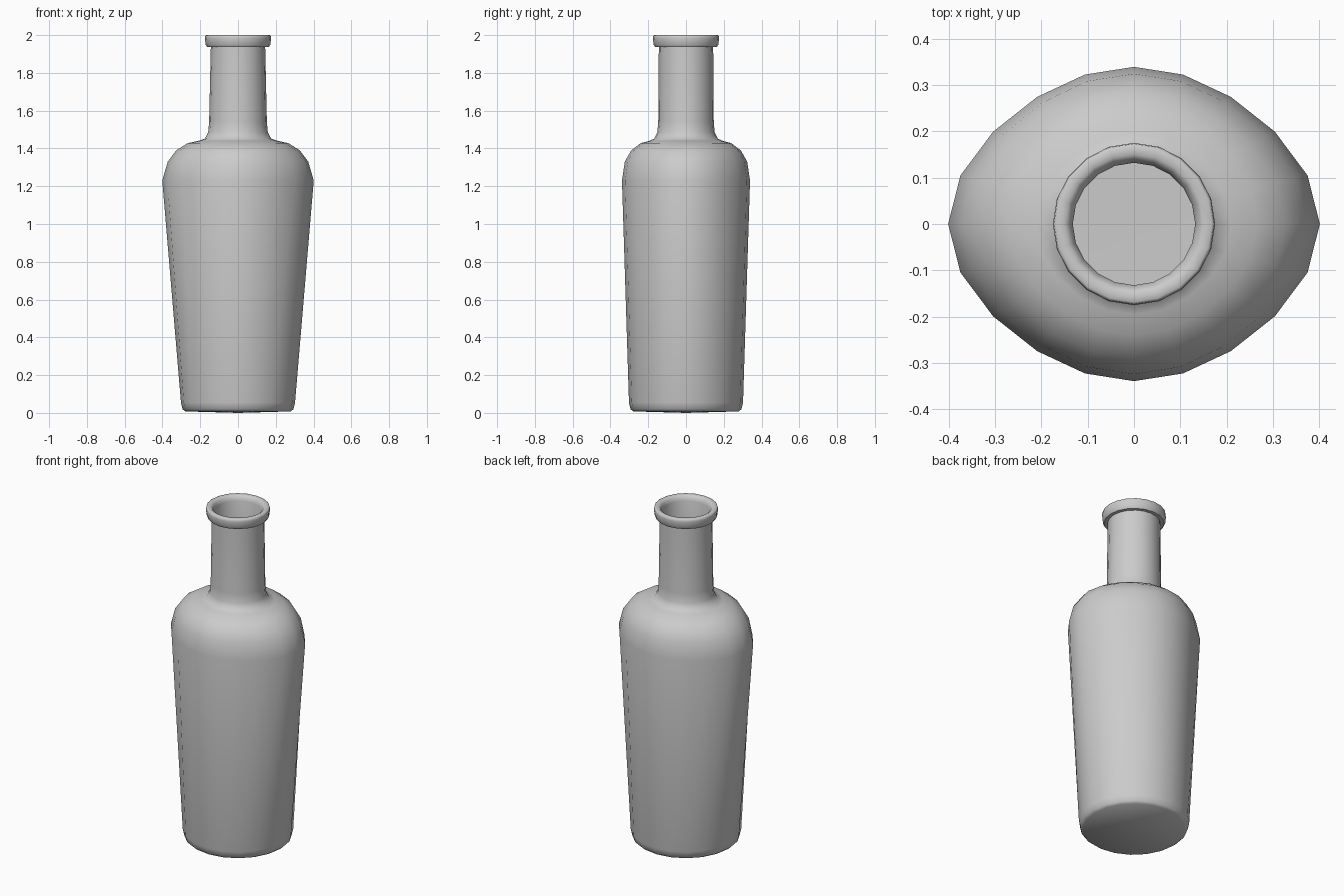
import bpy, bmesh, math

if "Cube" in bpy.data.objects:
    bpy.data.objects.remove(bpy.data.objects["Cube"])

SEG = 20

# Each ring: (radius, extra sideways bulge along x, height)
outer = [
    (0.28, 0, 0.008), (0.294, 0, 0.02), (0.302, 0, 0.055),            # base edge
    (0.339, 0.062, 1.23), (0.324, 0.048, 1.33), (0.29, 0.037, 1.39),  # shoulder
    (0.24, 0.027, 1.428), (0.195, 0.016, 1.44), (0.168, 0.008, 1.452),
    (0.152, 0.006, 1.485), (0.147, 0.006, 1.54),                      # neck
    (0.144, 0.0, 1.938),
]
lip = [
    (0.164, 0, 1.938), (0.172, 0, 1.95), (0.175, 0, 1.985), (0.173, 0, 1.997),
    (0.168, 0, 2.0), (0.15, 0, 2.0), (0.14, 0, 1.992), (0.132, 0, 1.97),
]
# Thin inner wall follows the outside back down
WALL = 0.013
inner = [(r - WALL, e, max(z - (WALL if r > 0.16 else 0), 0.02))
         for r, e, z in reversed(outer[1:-1])]


def ring(bm, r, e, z):
    """Round ring whose x ends are drawn out into soft points by e."""
    verts = []
    for i in range(SEG):
        a = 2 * math.pi * i / SEG
        c = math.cos(a)
        x = r * c + e * math.copysign(abs(c) ** 3.5, c)
        verts.append(bm.verts.new((x, r * math.sin(a), z)))
    return verts


def cap(bm, loop, z):
    """Fan closing a loop to a centre point."""
    centre = bm.verts.new((0, 0, z))
    for i in range(SEG):
        bm.faces.new((loop[i], loop[(i + 1) % SEG], centre))


# Bottle: one lofted skin, outside up, over the lip and down inside
bm = bmesh.new()
loops = [ring(bm, *p) for p in outer + lip + inner]
for a, b in zip(loops, loops[1:]):
    for i in range(SEG):
        j = (i + 1) % SEG
        bm.faces.new((a[i], a[j], b[j], b[i]))
cap(bm, loops[0], 0.0)
cap(bm, loops[-1], 0.015)
bmesh.ops.recalc_face_normals(bm, faces=bm.faces)

mesh = bpy.data.meshes.new("bottle")
bm.to_mesh(mesh)
bm.free()
bottle = bpy.data.objects.new("bottle", mesh)
bpy.context.collection.objects.link(bottle)
bpy.context.view_layer.objects.active = bottle
bottle.select_set(True)
bpy.ops.object.shade_smooth_by_angle(angle=math.radians(50))
